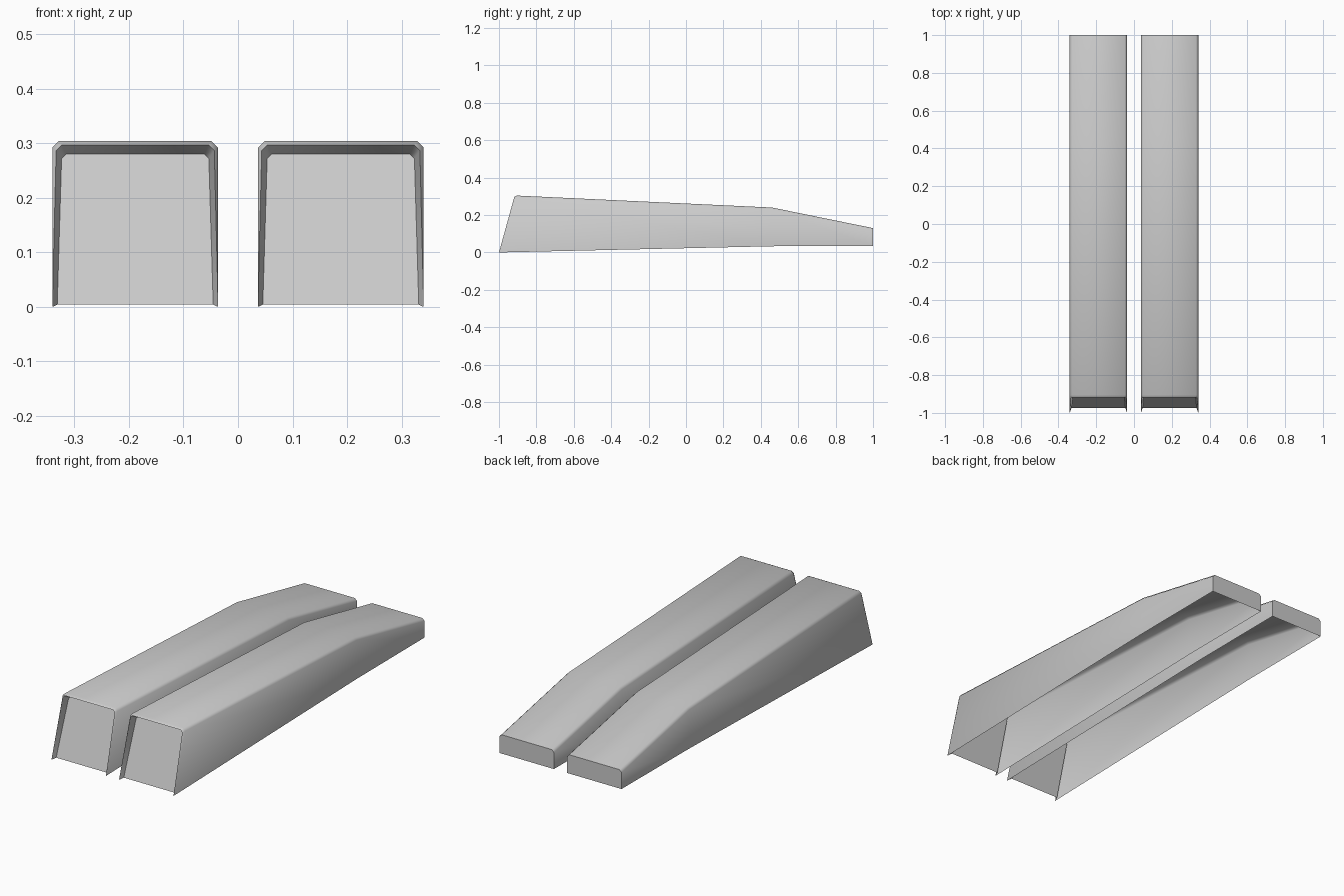
import bpy
import bmesh
import math

cube = bpy.data.objects.get("Cube")
if cube:
    bpy.data.objects.remove(cube, do_unlink=True)

grey = bpy.data.materials.new("plain grey")
grey.use_nodes = True
COLOUR = (0.6, 0.6, 0.6, 1)
grey.diffuse_color = COLOUR
grey.node_tree.nodes["Principled BSDF"].inputs["Base Color"].default_value = COLOUR

CENTRE = 0.1885

# Stations: y at bottom, y at top, z bottom, z top, half width bottom, half width top, chamfer
STATIONS = [
    (-0.975, -0.885, 0.004, 0.280, 0.143, 0.135, 0.008),  # recessed panel
    (-1.000, -0.918, 0.000, 0.297, 0.152, 0.145, 0.010),  # front rim
    (-0.998, -0.905, 0.000, 0.304, 0.152, 0.152, 0.012),  # rounded edge behind rim
    (0.46, 0.46, 0.033, 0.240, 0.152, 0.152, 0.012),      # bend in the top
    (1.00, 1.00, 0.035, 0.130, 0.152, 0.152, 0.012),      # tail
]


def section(yb, yt, zb, zt, wb, wt, c):
    """Open-bottomed arch with chamfered top corners, leaning from yb to yt."""
    half = [(wb, zb), (wt, zt - c), (wt - c, zt)]
    outline = [(-x, z) for x, z in half] + [(x, z) for x, z in reversed(half)]
    return [(x, yb + (yt - yb) * (z - zb) / (zt - zb), z) for x, z in outline]


def make_cover(name, x):
    bm = bmesh.new()
    rings = [[bm.verts.new(p) for p in section(*s)] for s in STATIONS]
    for a, b in zip(rings, rings[1:]):
        for i in range(len(a) - 1):
            bm.faces.new((a[i], a[i + 1], b[i + 1], b[i]))
    # Front panel and tail cap; the underside stays open
    bm.faces.new(rings[0])
    bm.faces.new(rings[-1])
    bmesh.ops.recalc_face_normals(bm, faces=bm.faces[:])
    bm.faces.ensure_lookup_table()
    # Make the tail cap point backwards, so that the shell faces outwards
    if bm.faces[-1].normal.y < 0:
        bmesh.ops.reverse_faces(bm, faces=bm.faces[:])
    mesh = bpy.data.meshes.new(name)
    bm.to_mesh(mesh)
    bm.free()
    mesh.materials.append(grey)
    obj = bpy.data.objects.new(name, mesh)
    obj.location.x = x
    bpy.context.collection.objects.link(obj)
    bpy.ops.object.select_all(action='DESELECT')
    obj.select_set(True)
    bpy.context.view_layer.objects.active = obj
    bpy.ops.object.shade_smooth_by_angle(angle=math.radians(50))
    return obj


# Matching pair of covers
make_cover("left_cover", CENTRE)
make_cover("right_cover", -CENTRE)
